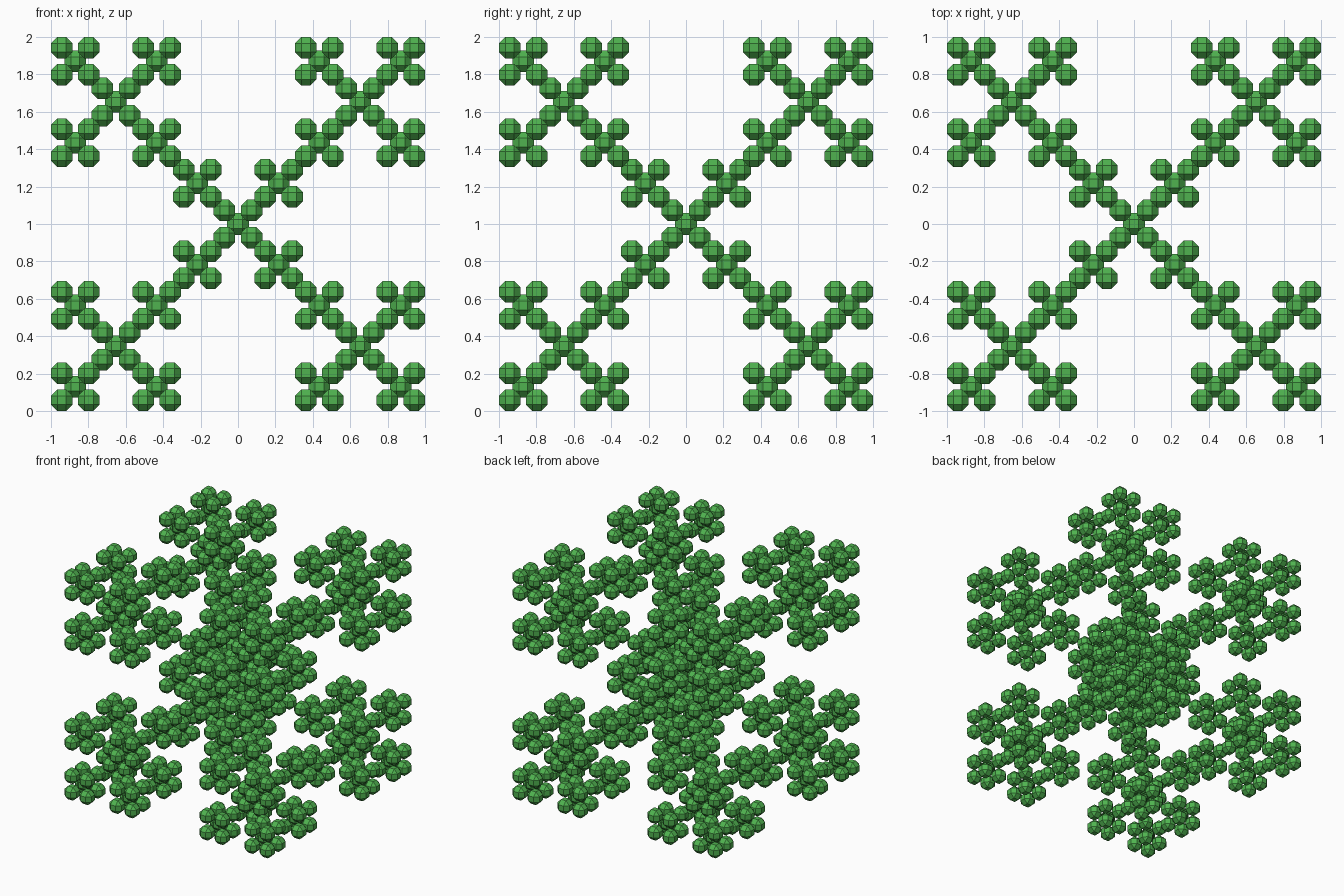
import bpy, bmesh
from itertools import product
from mathutils import Vector

if "Cube" in bpy.data.objects:
    bpy.data.objects.remove(bpy.data.objects["Cube"])

STEP = 0.0725                  # diagonal offset of the smallest cluster
RADIUS = 1.0 - STEP * 13       # outermost balls reach exactly 1

# one faceted ball: a cube bevelled into a rhombicuboctahedron
bm = bmesh.new()
bmesh.ops.create_cube(bm, size=2 * RADIUS)
bmesh.ops.bevel(bm, geom=bm.edges[:], offset=RADIUS * 0.586, offset_type='OFFSET',
                segments=1, affect='EDGES', clamp_overlap=False)

# three times over: keep the cluster and copy it to the eight cube corners
corners = [Vector(c) for c in product((-1, 1), repeat=3)]
for level in range(3):
    source = bm.verts[:] + bm.edges[:] + bm.faces[:]
    for corner in corners:
        copy = bmesh.ops.duplicate(bm, geom=source)["geom"]
        verts = [g for g in copy if isinstance(g, bmesh.types.BMVert)]
        bmesh.ops.translate(bm, verts=verts, vec=corner * STEP * 3 ** level)

mesh = bpy.data.meshes.new("ball_fractal")
bm.to_mesh(mesh)
bm.free()

# green material and placement on the ground
green = bpy.data.materials.new("green")
green.diffuse_color = (0.08, 0.45, 0.08, 1)
green.use_nodes = True
green.node_tree.nodes["Principled BSDF"].inputs["Base Color"].default_value = green.diffuse_color
mesh.materials.append(green)
obj = bpy.data.objects.new("ball_fractal", mesh)
obj.location.z = 1
bpy.context.collection.objects.link(obj)
